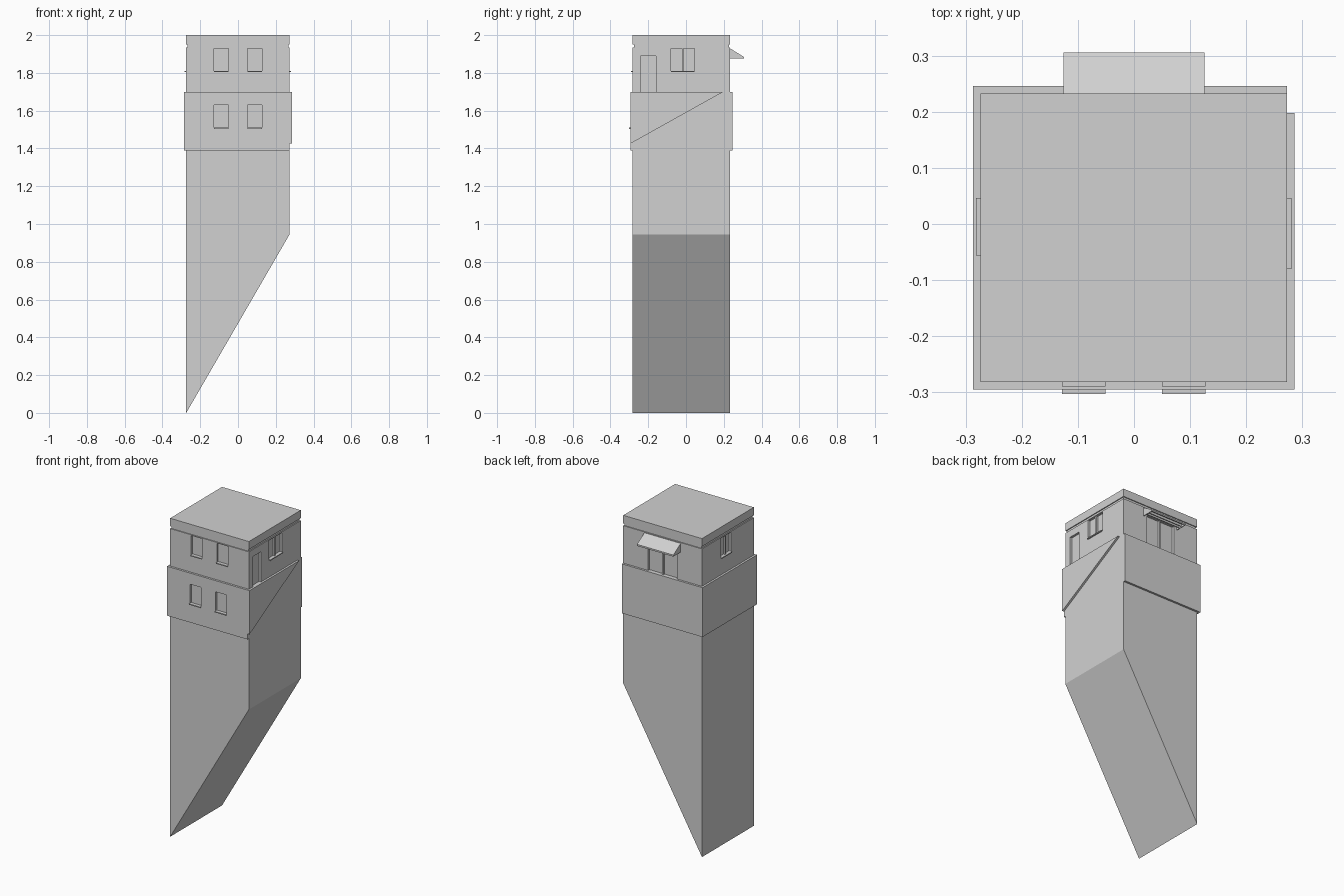
import bpy
import bmesh
from mathutils import Vector

cube = bpy.data.objects.get("Cube")
if cube:
    bpy.data.objects.remove(cube, do_unlink=True)

grey = bpy.data.materials.new("plain_grey")
grey.use_nodes = True
colour = (0.64, 0.64, 0.64, 1)
grey.diffuse_color = colour
grey.node_tree.nodes["Principled BSDF"].inputs["Base Color"].default_value = colour

# Plan of the tower and the storey heights
X0, X1, Y0, Y1 = -0.274, 0.273, -0.282, 0.233
BAND, FLOOR, EAVE, CAP, TOP = 1.39, 1.70, 1.935, 1.95, 2.0
OUT = 0.013      # how far the band stands out
DEEP = 0.014     # depth of window and door recesses


def prism(name, profile, axis, lo, hi):
    """Extrude a 2D profile along axis: 'x' takes (y, z) points, 'y' takes (x, z)."""
    bm = bmesh.new()
    place = (lambda a, b: (lo, a, b)) if axis == "x" else (lambda a, b: (a, lo, b))
    face = bm.faces.new([bm.verts.new(place(a, b)) for a, b in profile])
    ext = bmesh.ops.extrude_face_region(bm, geom=[face])
    move = Vector((hi - lo, 0, 0)) if axis == "x" else Vector((0, hi - lo, 0))
    bmesh.ops.translate(bm, vec=move,
                        verts=[v for v in ext["geom"] if isinstance(v, bmesh.types.BMVert)])
    bmesh.ops.recalc_face_normals(bm, faces=bm.faces)
    mesh = bpy.data.meshes.new(name)
    bm.to_mesh(mesh)
    bm.free()
    mesh.materials.append(grey)
    obj = bpy.data.objects.new(name, mesh)
    bpy.context.scene.collection.objects.link(obj)
    return obj


def box(name, x0, x1, y0, y1, z0, z1):
    return prism(name, [(x0, z0), (x1, z0), (x1, z1), (x0, z1)], "y", y0, y1)


def wall_box(name, side, a0, a1, z0, z1, inner, outer, wall):
    """Box on a wall, reaching from inner depth to outer reach around the wall plane."""
    sign = -1 if side in ("front", "right") else 1
    d0, d1 = sorted((wall - sign * inner, wall + sign * outer))
    if side in ("front", "back"):
        return box(name, a0, a1, d0, d1, z0, z1)
    return box(name, d0, d1, a0, a1, z0, z1)


def recess(target, *args):
    cutter = wall_box("recess_cutter", *args, DEEP, 0.05, WALL[args[0]])
    cutter.hide_render = True
    cutter.hide_viewport = True
    cutter.display_type = "WIRE"
    mod = target.modifiers.new("recess", "BOOLEAN")
    mod.operation, mod.solver, mod.object = "DIFFERENCE", "EXACT", cutter


WALL = {"front": Y0, "back": Y1, "left": X1, "right": X0}

# Shaft with its slanted underside
prism("tower_shaft", [(X0, 0), (X1, 0.945), (X1, BAND), (X0, BAND)], "y", Y0, Y1)

# Wider band, and the raised triangle on its left side
band = box("lower_storey_band", X0 - OUT, X1, Y0 - OUT, Y1 + OUT, BAND, FLOOR)
prism("side_triangle", [(Y0 - OUT, 1.425), (0.198, FLOOR), (Y0 - OUT, FLOOR)],
      "x", X1, X1 + OUT)

# Upper storey, neck under the roof, roof slab
upper = box("upper_storey", X0, X1, Y0, Y1, FLOOR, EAVE)
box("roof_neck", X0 + 0.006, X1 - 0.006, Y0 + 0.006, Y1 - 0.006, EAVE, CAP)
box("roof_slab", X0, X1, Y0, Y1, CAP, TOP)

# Front windows on both storeys
for storey, wall, z in ((upper, Y0, 1.81), (band, Y0 - OUT, 1.51)):
    WALL["front"] = wall
    for x in (-0.128, 0.05):
        recess(storey, "front", x, x + 0.077, z, z + 0.12)
        wall_box("front_sill", "front", x, x + 0.077, z - 0.006, z, 0.002, 0.008, wall)

# Paired side windows with a mullion and thin frames
for side, a0, a1 in (("left", -0.08, 0.046), ("right", -0.056, 0.046)):
    wall, mid = WALL[side], (a0 + a1) / 2
    recess(upper, side, a0, a1, 1.81, 1.93)
    wall_box(side + "_sill", side, a0, a1, 1.804, 1.81, 0.002, 0.008, wall)
    wall_box(side + "_mullion", side, mid - 0.005, mid + 0.005, 1.81, 1.93, DEEP, -0.003, wall)

# Side door and double back door
recess(upper, "left", -0.24, -0.16, FLOOR - 0.001, 1.89)
recess(upper, "back", -0.1, 0.1, FLOOR - 0.001, 1.89)
wall_box("back_door_post", "back", -0.005, 0.005, FLOOR, 1.89, DEEP, -0.003, Y1)

# Hollow awning: sloping sheet, end cheeks and rails underneath
AW, TIP = 0.126, 0.306
prism("awning_sheet", [(Y1, 1.93), (TIP, 1.885), (TIP, 1.875), (Y1, 1.92)], "x", -AW, AW)
for x in (-AW, AW - 0.005):
    prism("awning_cheek", [(Y1, 1.92), (TIP, 1.875), (Y1, 1.875)], "x", x, x + 0.005)
for y in (0.25, 0.27):
    box("awning_rail", -AW + 0.005, AW - 0.005, y, y + 0.005, 1.88, 1.9)
